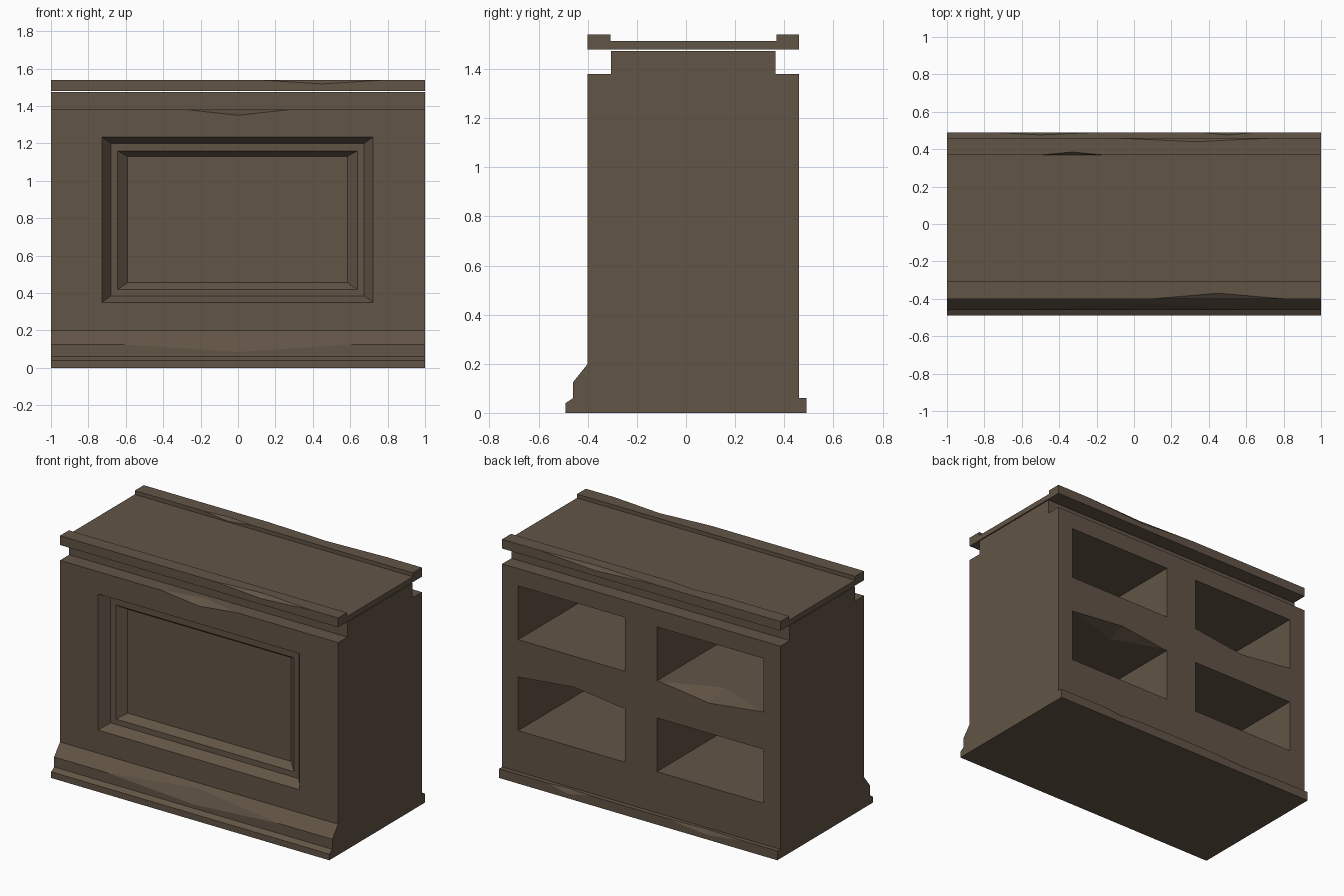
import bpy, bmesh

if "Cube" in bpy.data.objects:
    bpy.data.objects.remove(bpy.data.objects["Cube"])

stone = bpy.data.materials.new("brown_stone")
stone.diffuse_color = (0.122, 0.089, 0.061, 1)
stone.use_nodes = True
stone.node_tree.nodes["Principled BSDF"].inputs["Base Color"].default_value = stone.diffuse_color


def make(name, bm):
    bmesh.ops.recalc_face_normals(bm, faces=bm.faces)
    me = bpy.data.meshes.new(name)
    bm.to_mesh(me)
    bm.free()
    me.materials.append(stone)
    ob = bpy.data.objects.new(name, me)
    bpy.context.collection.objects.link(ob)
    return ob


def loft(name, rings):
    """Closed solid joining rings with equal point counts."""
    bm = bmesh.new()
    vs = [[bm.verts.new(p) for p in r] for r in rings]
    n = len(vs[0])
    for a, b in zip(vs, vs[1:]):
        for i in range(n):
            bm.faces.new((a[i], a[(i + 1) % n], b[(i + 1) % n], b[i]))
    bm.faces.new(vs[0])
    bm.faces.new(vs[-1])
    return make(name, bm)


def extrude_x(name, profile):
    return loft(name, [[(x, y, z) for y, z in profile] for x in (-1, 1)])


def rect(y, x0, x1, z0, z1):
    return [(x0, y, z0), (x1, y, z0), (x1, y, z1), (x0, y, z1)]


def cut(ob, cutter):
    mod = ob.modifiers.new("cut", 'BOOLEAN')
    mod.operation = 'DIFFERENCE'
    mod.solver = 'EXACT'
    mod.object = cutter
    bpy.context.view_layer.objects.active = ob
    bpy.ops.object.modifier_apply(modifier=mod.name)
    bpy.data.objects.remove(cutter)


def chip(ob, x0, xm, x1, y, z, d1, d2):
    """Knock a shallow flake off the edge running along x at (y, z)."""
    pts = [(x0, y, z), (x1, y, z),
           (xm, y + d1[0], z + d1[1]), (xm, y + d2[0], z + d2[1]),
           (xm, y - 1.5 * (d1[0] + d2[0]), z - 1.5 * (d1[1] + d2[1]))]
    bm = bmesh.new()
    for p in pts:
        bm.verts.new(p)
    bmesh.ops.convex_hull(bm, input=bm.verts)
    cut(ob, make("chip_cutter", bm))


# Counter body: moulded plinth, straight walls, stepped neck
body = extrude_x("counter_body", [
    (-.49, 0), (-.49, .04), (-.46, .06), (-.46, .125), (-.4, .2),
    (-.4, 1.38), (-.305, 1.38), (-.305, 1.474), (.365, 1.474),
    (.365, 1.38), (.46, 1.38), (.46, .06), (.49, .06), (.49, 0)])

# Stepped recessed panel on the front
cut(body, loft("panel_cutter", [
    rect(-.6, -.727, .723, .35, 1.235),
    rect(-.4, -.727, .723, .35, 1.235),
    rect(-.337, -.68, .675, .385, 1.2),
    rect(-.336, -.643, .638, .42, 1.16),
    rect(-.29, -.59, .585, .455, 1.13)]))

# Four open compartments at the back
for x0, x1 in ((-.88, -.113), (.117, .885)):
    for z0 in (.327, .918):
        cut(body, loft("compartment_cutter", [
            rect(.6, x0, x1, z0, z0 + .35), rect(-.24, x0, x1, z0, z0 + .35)]))

# Chipped edges on the body
chip(body, -.27, 0, .27, -.4, 1.38, (0, -.03), (.06, 0))
chip(body, -.62, 0, .62, -.46, .125, (0, -.04), (.04, .05))
chip(body, -.75, -.5, -.2, .49, .06, (-.014, 0), (0, -.03))
chip(body, .35, .5, .65, .49, .06, (-.014, 0), (0, -.03))
chip(body, -.86, -.49, -.13, .46, .918, (-.15, 0), (0, -.045))
chip(body, .15, .48, .87, .46, .677, (-.12, 0), (0, .04))

# Top slab with raised front and back lips
slab = extrude_x("top_slab", [
    (-.4, 1.48), (-.4, 1.54), (-.308, 1.54), (-.308, 1.515),
    (.368, 1.515), (.368, 1.54), (.46, 1.54), (.46, 1.48)])
chip(slab, .1, .45, .8, -.4, 1.54, (0, -.022), (.03, 0))
chip(slab, -.1, .33, .75, .46, 1.54, (0, -.025), (-.02, 0))
chip(slab, -.51, -.33, -.15, .368, 1.54, (0, -.02), (.017, 0))
